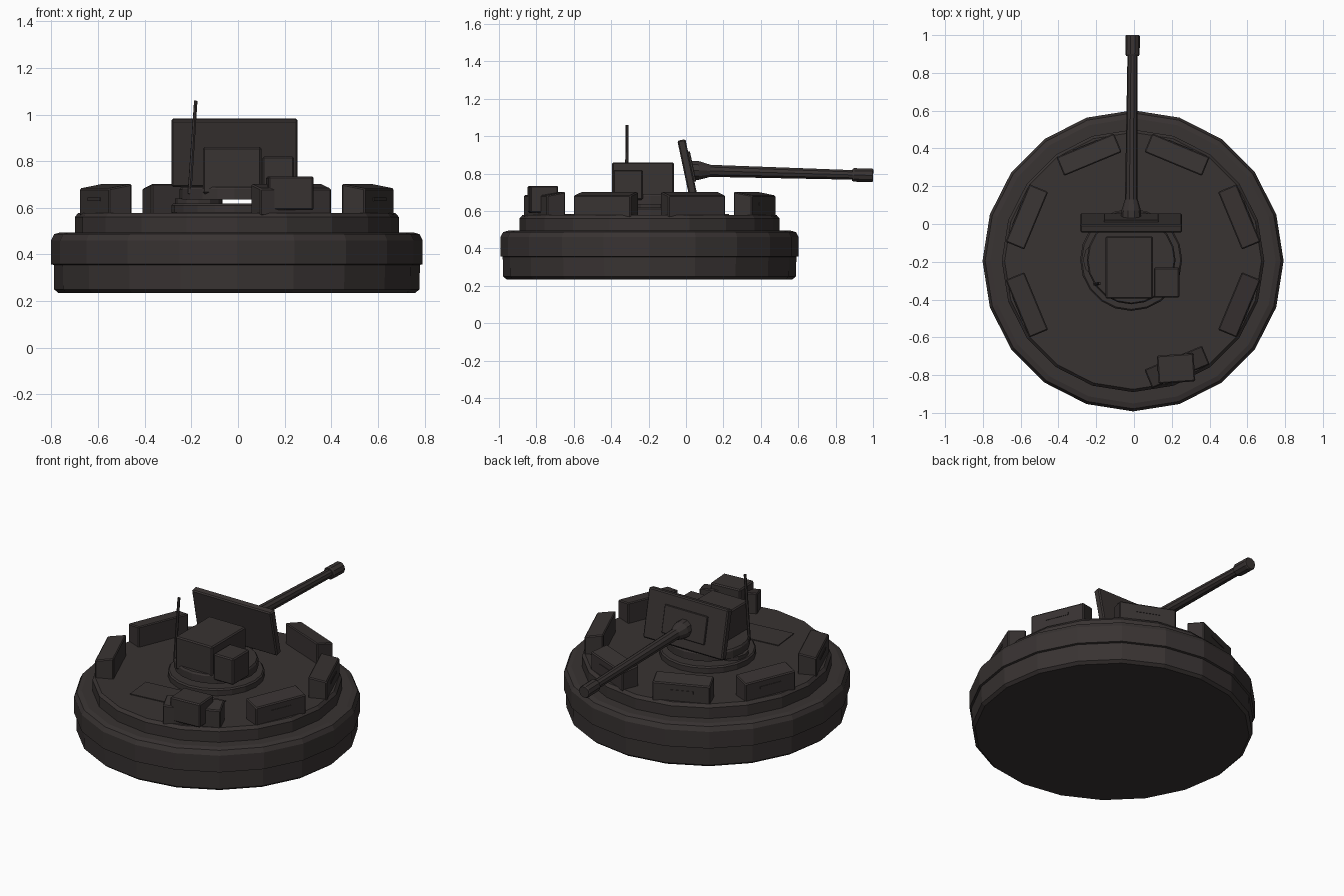
import bpy, bmesh, math
from mathutils import Vector, Matrix

if "Cube" in bpy.data.objects:
    bpy.data.objects.remove(bpy.data.objects["Cube"])

mat = bpy.data.materials.new("dark brown steel")
mat.diffuse_color = (0.040, 0.033, 0.032, 1)
mat.use_nodes = True
mat.node_tree.nodes["Principled BSDF"].inputs["Base Color"].default_value = mat.diffuse_color
CX, CY = -0.005, -0.195          # hull centre


def finish(name, bm, bevel=0.0):
    bmesh.ops.recalc_face_normals(bm, faces=bm.faces)
    if bevel:
        bmesh.ops.bevel(bm, geom=bm.edges[:], offset=bevel, segments=1,
                        affect='EDGES', profile=0.5)
    me = bpy.data.meshes.new(name)
    bm.to_mesh(me)
    bm.free()
    me.materials.append(mat)
    ob = bpy.data.objects.new(name, me)
    bpy.context.collection.objects.link(ob)
    return ob


def lathe(name, prof, sides, matrix):
    """Closed solid turned around local z; prof is a list of (radius, height)."""
    bm = bmesh.new()
    rings = []
    for r, z in prof:
        rings.append([bm.verts.new(matrix @ Vector((
            r * math.cos(2 * math.pi * i / sides),
            r * math.sin(2 * math.pi * i / sides), z))) for i in range(sides)])
    for a, b in zip(rings, rings[1:]):
        for i in range(sides):
            j = (i + 1) % sides
            bm.faces.new((a[i], a[j], b[j], b[i]))
    bm.faces.new(rings[0][::-1])
    bm.faces.new(rings[-1])
    return finish(name, bm)


def box(name, lo, hi, matrix=Matrix(), bevel=0.007, taper=0.0):
    """Box from corner to corner; taper pulls the outer (+y) top edge down."""
    bm = bmesh.new()
    bmesh.ops.create_cube(bm, size=1)
    for v in bm.verts:
        p = Vector([hi[k] if v.co[k] > 0 else lo[k] for k in range(3)])
        if v.co.z > 0 and v.co.y > 0:
            p.z -= taper
        v.co = matrix @ p
    return finish(name, bm, bevel)


def rod(name, a, b, prof, sides):
    a, b = Vector(a), Vector(b)
    m = Matrix.Translation(a) @ (b - a).to_track_quat('Z', 'Y').to_matrix().to_4x4()
    return lathe(name, prof, sides, m)


# Round hull with a belt, and the raised deck
centre = Matrix.Translation((CX, CY, 0))
lathe("hull", [(0.765, 0.235), (0.783, 0.25), (0.785, 0.355), (0.797, 0.358),
               (0.797, 0.46), (0.783, 0.487), (0.755, 0.495)], 20, centre)
lathe("deck", [(0.695, 0.48), (0.695, 0.56), (0.68, 0.578)], 20, centre)

# Turntable rings, with a narrow gap between them
lathe("turntable_ring", [(0.27, 0.57), (0.27, 0.61), (0.262, 0.618)], 20,
      Matrix.Translation((-0.015, -0.19, 0)))
lathe("turntable_hub", [(0.10, 0.61), (0.10, 0.64)], 12,
      Matrix.Translation((-0.17, -0.19, 0)))
lathe("turntable_disc", [(0.235, 0.636), (0.235, 0.68), (0.228, 0.69)], 20,
      Matrix.Translation((-0.015, -0.19, 0)))

# Gun housing and side box
box("gun_housing", (-0.15, -0.395, 0.66), (0.10, -0.065, 0.86))
box("housing_side_box", (0.105, -0.39, 0.66), (0.24, -0.23, 0.82))

# Tilted shield with mantlet plate
tilt = Matrix.Translation((-0.015, 0.005, 0.84)) @ Matrix.Rotation(math.radians(12), 4, 'X')
box("gun_shield", (-0.27, -0.022, -0.15), (0.27, 0.022, 0.143), tilt)
box("mantlet_plate", (-0.145, 0.018, -0.09), (0.145, 0.032, 0.075), tilt, 0.003)

# Barrel with collar and muzzle
g0, g1 = (-0.015, 0.015, 0.818), (-0.007, 1.0, 0.79)
rod("barrel", g0, g1, [(0.036, 0), (0.034, 0.1), (0.026, 0.97)], 10)
rod("barrel_collar", g0, g1, [(0.054, 0), (0.052, 0.055), (0.034, 0.115)], 10)
rod("muzzle", g0, g1, [(0.034, 0.875), (0.038, 0.885), (0.038, 0.98), (0.034, 0.986)], 10)

# Antenna
rod("antenna", (-0.208, -0.318, 0.66), (-0.181, -0.315, 1.06), [(0.009, 0), (0.008, 0.40)], 6)

# Seven armour lockers around the deck (one place is left empty)
for k in range(8):
    ang = 22.5 + 45 * k
    if k == 5:
        continue
    m = centre @ Matrix.Rotation(math.radians(ang - 90), 4, 'Z')
    box("locker_%d" % k, (-0.165, 0.555, 0.565), (0.165, 0.662, 0.703), m, 0.006, 0.02)
    box("locker_slot_%d" % k, (-0.07, 0.655, 0.63), (0.07, 0.665, 0.645), m, 0)

# Stowage box over the rear locker
box("stowage_box", (0.125, -0.84, 0.59), (0.32, -0.69, 0.735),
    Matrix.Translation((0.222, -0.765, 0)) @ Matrix.Rotation(math.radians(4), 4, 'Z')
    @ Matrix.Translation((-0.222, 0.765, 0)))

# Flat hatch plates on the deck
hatch = Matrix.Translation((-0.02, -0.555, 0)) @ Matrix.Rotation(math.radians(6), 4, 'Z')
box("rear_hatch", (-0.255, -0.09, 0.57), (0.255, 0.09, 0.583), hatch, 0)
box("front_hatch", (-0.22, 0.16, 0.57), (-0.05, 0.23, 0.583), bevel=0)
